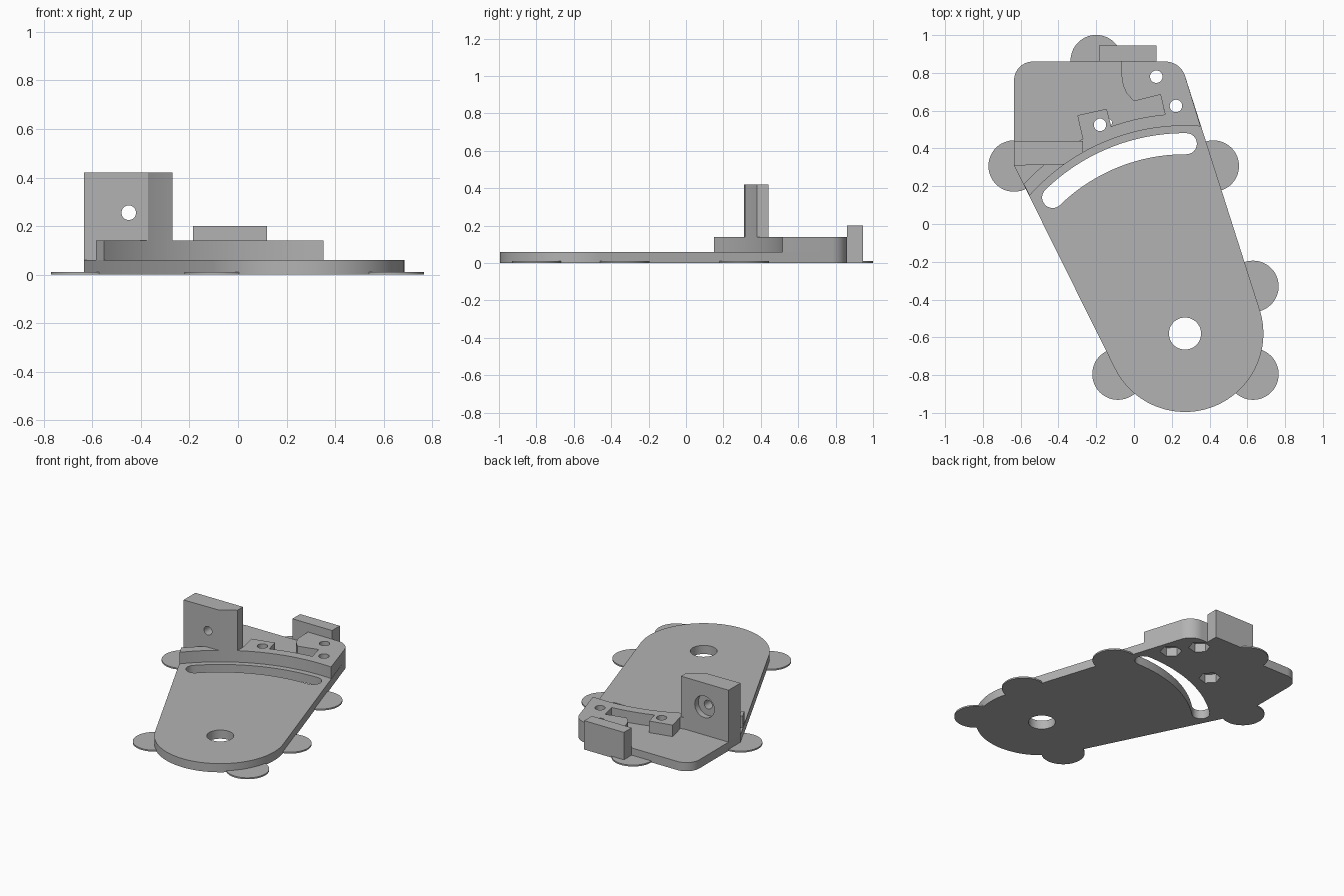
import bpy, bmesh, math
from mathutils import Vector, Matrix

cube = bpy.data.objects.get("Cube")
if cube:
    bpy.data.objects.remove(cube, do_unlink=True)

grey = bpy.data.materials.new("grey plastic")
grey.use_nodes = True
grey.diffuse_color = (0.45, 0.45, 0.45, 1)
grey.node_tree.nodes["Principled BSDF"].inputs["Base Color"].default_value = (0.45, 0.45, 0.45, 1)

PIVOT = Vector((0.27, -0.58))
END_R = 0.415
INNER, OUTER = 1.10, 1.164


def arc(centre, r, a0, a1, n=32):
    """Points on an arc, angles in degrees."""
    pts = []
    for i in range(n + 1):
        a = math.radians(a0 + (a1 - a0) * i / n)
        pts.append((centre[0] + r * math.cos(a), centre[1] + r * math.sin(a)))
    return pts


def circle(centre, r, n=48, start=0):
    return arc(centre, r, start, start + 360, n)[:-1]


def fillet(before, corner, after, r, n=10):
    """Round a corner between two straight edges."""
    c = Vector(corner)
    u, v = (Vector(before) - c).normalized(), (Vector(after) - c).normalized()
    half = u.angle(v) / 2
    centre = c + (u + v).normalized() * r / math.sin(half)
    p, q = c + u * r / math.tan(half), c + v * r / math.tan(half)
    a0 = math.degrees(math.atan2(*(p - centre).yx))
    a1 = math.degrees(math.atan2(*(q - centre).yx))
    turn = (a1 - a0 + 180) % 360 - 180
    return arc(centre, r, a0, a0 + turn, n)


def tangent_angle(point, side):
    d = Vector(point) - PIVOT
    return math.degrees(math.atan2(d.y, d.x) + side * math.acos(END_R / d.length))


def prism(name, outline, z0, z1):
    bm = bmesh.new()
    face = bm.faces.new([bm.verts.new((x, y, z0)) for x, y in outline])
    moved = bmesh.ops.extrude_face_region(bm, geom=[face])["geom"]
    bmesh.ops.translate(bm, vec=(0, 0, z1 - z0),
                        verts=[v for v in moved if isinstance(v, bmesh.types.BMVert)])
    bmesh.ops.recalc_face_normals(bm, faces=bm.faces)
    mesh = bpy.data.meshes.new(name)
    bm.to_mesh(mesh)
    bm.free()
    mesh.materials.append(grey)
    ob = bpy.data.objects.new(name, mesh)
    bpy.context.collection.objects.link(ob)
    return ob


def cut(ob, cutters):
    for c in cutters:
        mod = ob.modifiers.new("cut", "BOOLEAN")
        mod.operation, mod.solver, mod.object = "DIFFERENCE", "EXACT", c
    bpy.context.view_layer.update()
    ob.data = bpy.data.meshes.new_from_object(
        ob.evaluated_get(bpy.context.evaluated_depsgraph_get()))
    ob.modifiers.clear()
    for c in cutters:
        bpy.data.objects.remove(c, do_unlink=True)


# Base plate: round front end, tangent sides, rounded back corners
left, back_left, back_right = (-0.635, 0.31), (-0.635, 0.86), (0.246, 0.86)
a_left = tangent_angle(left, 1)
a_right = tangent_angle(back_right, -1)
right_foot = arc(PIVOT, END_R, a_right, a_right, 1)[0]
right_corner = fillet(right_foot, back_right, back_left, 0.11)
outline = (arc(PIVOT, END_R, a_left, a_right + 360, 64) + right_corner
           + fillet(back_right, back_left, left, 0.1) + [left])
base = prism("base_plate", outline, 0, 0.06)

# Pivot hole, curved slot and hexagonal nut pockets
slot_mid, slot_half = 1.005, 0.056
slot_l, slot_r = 134.2, 89.6
ends = [arc(PIVOT, slot_mid, a, a, 1)[0] for a in (slot_l, slot_r)]
slot = (arc(PIVOT, slot_mid + slot_half, slot_r, slot_l)
        + arc(ends[0], slot_half, slot_l, slot_l + 180, 12)[1:-1]
        + arc(PIVOT, slot_mid - slot_half, slot_l, slot_r)
        + arc(ends[1], slot_half, slot_r - 180, slot_r, 12)[1:-1])
bolts = [(0.118, 0.78), (0.222, 0.625), (-0.18, 0.525)]
cut(base, [prism("slot_cutter", slot, -0.1, 0.1),
           prism("pivot_cutter", circle(PIVOT, 0.085), -0.1, 0.1)]
    + [prism("nut_cutter", circle(b, 0.068, 6, 15), -0.1, 0.1) for b in bolts])

# Raised curved rail with bolt bosses
rail_outline = (arc(PIVOT, INNER, 138.4, 85.7) + right_corner
                + [(-0.065, 0.86), (-0.065, 0.78), (-0.058, 0.735), (-0.038, 0.69),
                   (0, 0.65), (0.14, 0.685)]
                + arc(PIVOT, OUTER, 95.2, 109.6, 12)
                + [(-0.145, 0.61), (-0.30, 0.575)]
                + arc(PIVOT, OUTER, 117.7, 137.2, 16))
rail = prism("curved_rail", rail_outline, 0.06, 0.14)
cut(rail, [prism("bolt_cutter", circle(b, 0.033, 32), 0, 0.3) for b in bolts])

# Upright bracket with a counterbored cross hole
bracket = prism("upright_bracket",
                [(-0.635, 0.44), left] + arc(PIVOT, INNER, 125.6, 119.4, 6)
                + [(-0.27, 0.44)], 0.06, 0.42)
bores = [prism("bore_cutter", circle((0, 0), 0.03, 32), -0.6, -0.2),
         prism("counterbore_cutter", circle((0, 0), 0.075), -0.6, -0.40)]
for b in bores:
    b.matrix_world = Matrix.Translation((-0.45, 0, 0.255)) @ Matrix.Rotation(math.pi / 2, 4, "X")
cut(bracket, bores)

# Back stop tab
tab = prism("back_tab", [(-0.185, 0.86), (0.12, 0.86), (0.12, 0.945), (-0.185, 0.945)], 0, 0.2)

# Thin round corner pads
pads = [(-0.20, 0.865), (-0.635, 0.307), (0.42, 0.307),
        (0.63, -0.33), (0.63, -0.795), (-0.085, -0.795)]
parts = [base, rail, bracket, tab]
for i, p in enumerate(pads):
    pad = prism(f"corner_pad_{i + 1}", circle(p, 0.136), 0, 0.01)
    # Keep only the part of the pad outside the plate
    cut(pad, [prism("pad_cutter", outline, -0.1, 0.1)])
    parts.append(pad)

bpy.ops.object.select_all(action="DESELECT")
for ob in parts:
    ob.select_set(True)
bpy.context.view_layer.objects.active = base
bpy.ops.object.shade_smooth_by_angle(angle=math.radians(30))
